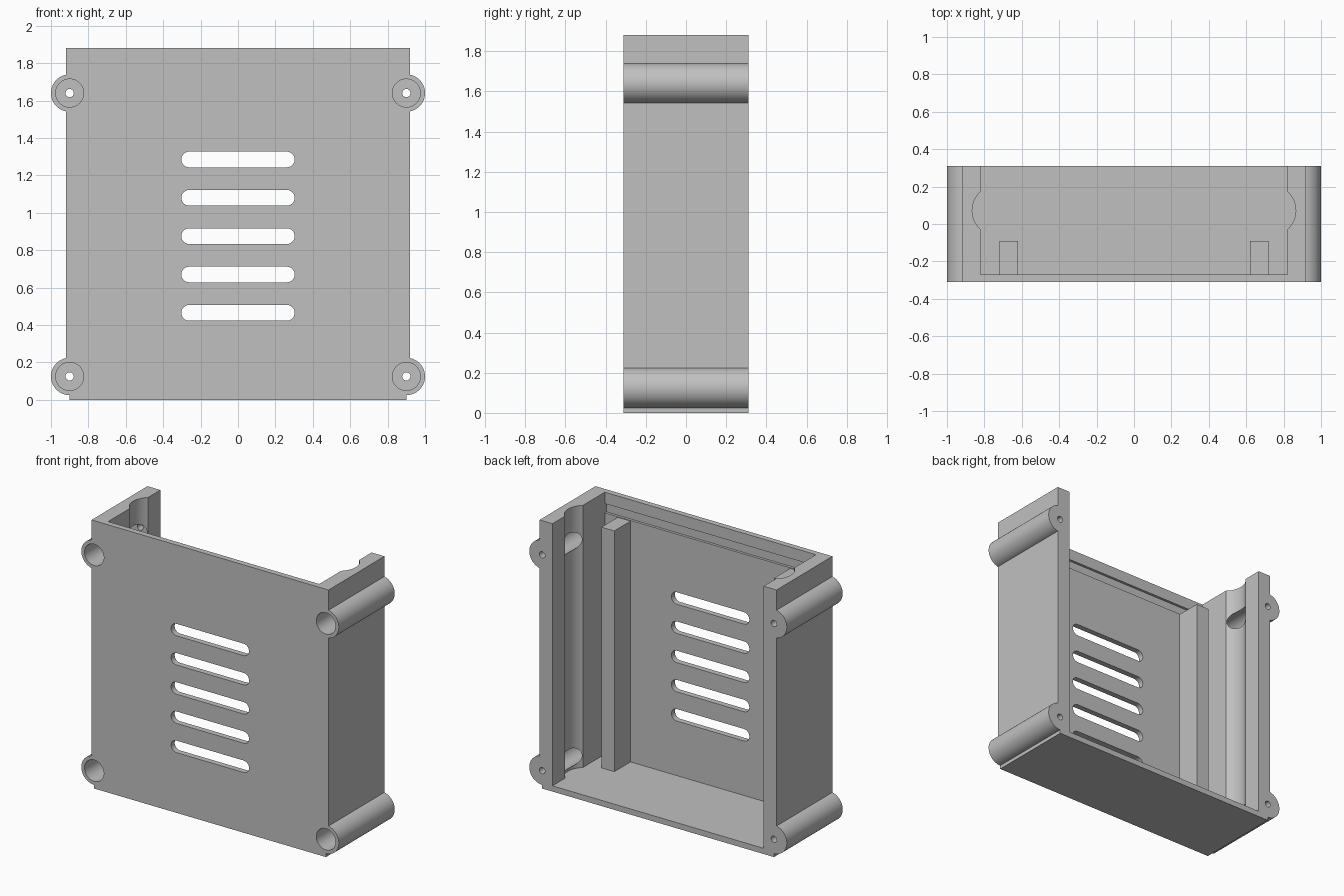
import bpy, bmesh, math
from mathutils import Matrix

cube = bpy.data.objects.get("Cube")
if cube:
    bpy.data.objects.remove(cube, do_unlink=True)

grey = bpy.data.materials.new("light_grey")
grey.use_nodes = True
colour = (0.53, 0.53, 0.53, 1)
grey.diffuse_color = colour
grey.node_tree.nodes["Principled BSDF"].inputs["Base Color"].default_value = colour

FRONT, BACK, TOP = -0.31, 0.31, 1.88
INNER = FRONT + 0.04      # inside of the front panel
FLOOR = 0.04


def finish(name, bm):
    bmesh.ops.recalc_face_normals(bm, faces=bm.faces)
    mesh = bpy.data.meshes.new(name)
    bm.to_mesh(mesh)
    bm.free()
    obj = bpy.data.objects.new(name, mesh)
    obj.data.materials.append(grey)
    bpy.context.collection.objects.link(obj)
    return obj


def box(name, x, y, z):
    bm = bmesh.new()
    bmesh.ops.create_cube(bm, size=1)
    for v in bm.verts:
        v.co = [lo + (c + 0.5) * (hi - lo) for c, (lo, hi) in zip(v.co, (x, y, z))]
    return finish(name, bm)


def cylinder(name, x, z, radius, y0, y1, sides=48):
    """Cylinder running front to back."""
    bm = bmesh.new()
    turn = Matrix.Translation((x, (y0 + y1) / 2, z)) @ Matrix.Rotation(math.pi / 2, 4, "X")
    bmesh.ops.create_cone(bm, cap_ends=True, segments=sides, radius1=radius,
                          radius2=radius, depth=y1 - y0, matrix=turn)
    return finish(name, bm)


def slot(name, z, half_width, radius):
    """Round-ended slot through the front panel."""
    bm = bmesh.new()
    ring = []
    for side in (1, -1):
        for i in range(13):
            a = math.pi * (i / 12 - 0.5)
            ring.append(bm.verts.new((side * (half_width - radius + radius * math.cos(a)),
                                      FRONT - 0.1, z + side * radius * math.sin(a))))
    face = bm.faces.new(ring)
    new = bmesh.ops.extrude_face_region(bm, geom=[face])["geom"]
    bmesh.ops.translate(bm, vec=(0, 0.25, 0),
                        verts=[v for v in new if isinstance(v, bmesh.types.BMVert)])
    return finish(name, bm)


def combine(target, tool, operation):
    mod = target.modifiers.new("combine", "BOOLEAN")
    mod.operation, mod.object, mod.solver = operation, tool, "EXACT"
    graph = bpy.context.evaluated_depsgraph_get()
    mesh = bpy.data.meshes.new_from_object(target.evaluated_get(graph))
    target.modifiers.clear()
    target.data = mesh
    bpy.data.objects.remove(tool, do_unlink=True)


def cut(target, tool):
    combine(target, tool, "DIFFERENCE")


# Outer block with stepped bottom corners
case = box("case_body", (-0.92, 0.92), (FRONT, BACK), (0, TOP))
for s in (-1, 1):
    cut(case, box("step_cutter", sorted((s * 0.9, s * 1.1)), (-1, 1), (-0.1, 0.03)))

# Corner screw bosses
bosses = [(s * 0.9, z) for s in (-1, 1) for z in (0.125, 1.64)]
for x, z in bosses:
    combine(case, cylinder("boss", x, z, 0.1, FRONT, BACK, 64), "UNION")

# Open cavity
cut(case, box("cavity_cutter", (-0.82, 0.82), (INNER, 1), (FLOOR, TOP + 0.3)))

# Rounded vertical channels in the side walls
for s in (-1, 1):
    bm = bmesh.new()
    bmesh.ops.create_cone(bm, cap_ends=True, segments=64, radius1=0.134, radius2=0.134,
                          depth=2, matrix=Matrix.Translation((s * 0.731, 0.072, FLOOR + 1)))
    cut(case, finish("channel_cutter", bm))

# Counterbored screw holes
for x, z in bosses:
    cut(case, cylinder("counterbore_cutter", x, z, 0.075, FRONT - 0.1, 0.2))
    cut(case, cylinder("screw_cutter", x, z, 0.022, FRONT - 0.1, BACK + 0.1, 24))

# Vent slots
for i in range(5):
    cut(case, slot("vent_cutter", 0.465 + 0.205 * i, 0.303, 0.042))

# Shallow catch groove inside the front panel
cut(case, box("groove_cutter", (-0.82, 0.82), (INNER - 0.018, INNER + 0.05), (1.735, 1.8)))

# Upright support ribs
ribs = [box(name, sorted((s * 0.62, s * 0.72)), (INNER, -0.09), (FLOOR, 1.73))
        for name, s in (("left_rib", 1), ("right_rib", -1))]

# Smooth the round surfaces, keep edges sharp
bpy.ops.object.select_all(action="DESELECT")
case.select_set(True)
bpy.context.view_layer.objects.active = case
bpy.ops.object.shade_smooth_by_angle(angle=math.radians(25))
